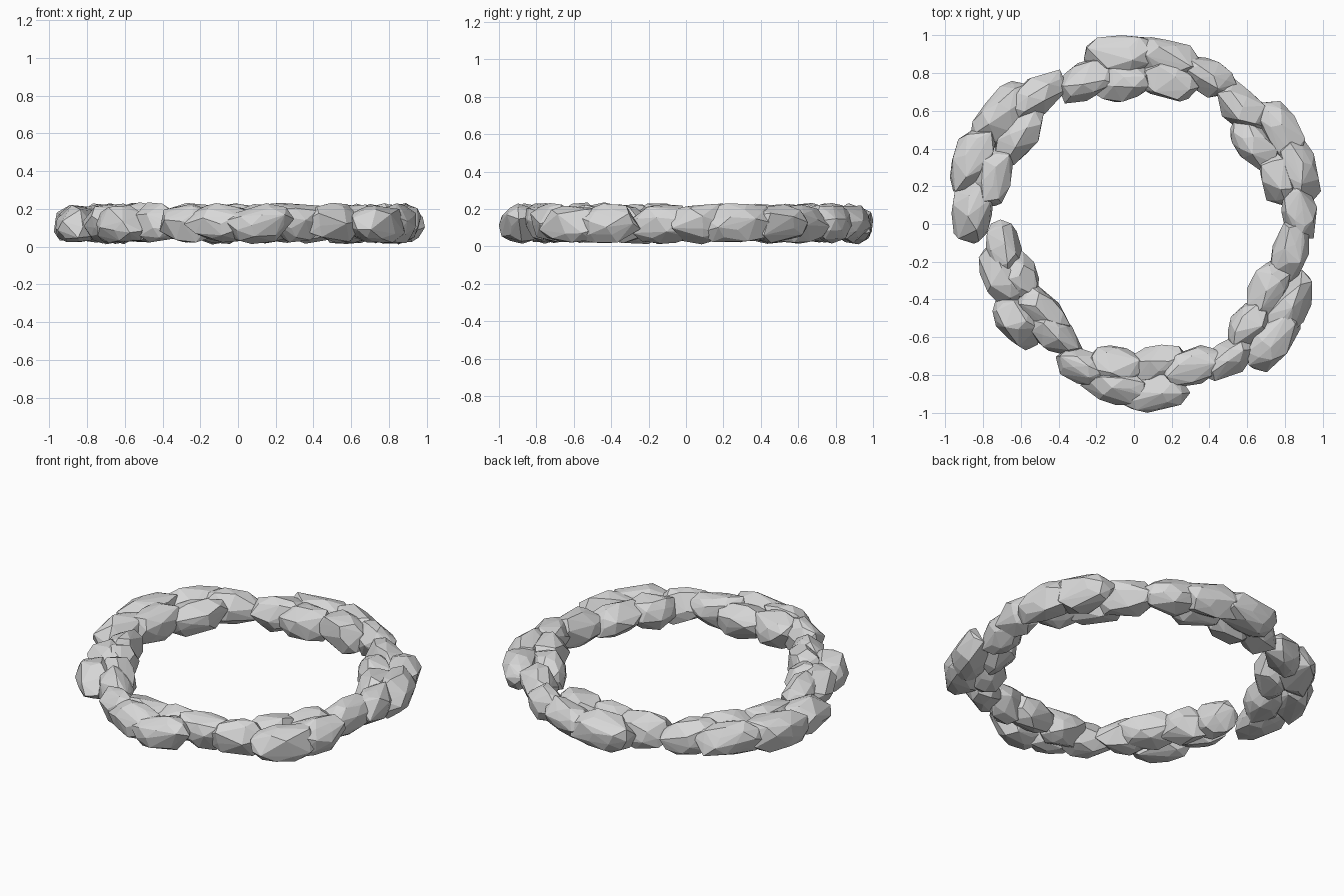
import bpy
import bmesh
import math
import random
from mathutils import Vector, Matrix, Euler

default_cube = bpy.data.objects.get("Cube")
if default_cube:
    bpy.data.objects.remove(default_cube, do_unlink=True)

random.seed(5)

# Single stone colour
stone = bpy.data.materials.new("stone grey")
stone.use_nodes = True
grey = (0.68, 0.68, 0.68, 1)
stone.diffuse_color = grey
stone.node_tree.nodes["Principled BSDF"].inputs["Base Color"].default_value = grey


def add_rock(bm, centre, size, heading):
    """Add one coarse, sharp-edged boulder fitted to the given size."""
    rock = bmesh.new()
    bmesh.ops.create_icosphere(rock, subdivisions=2, radius=1)
    spin = Euler([random.uniform(0, math.tau) for _ in range(3)]).to_matrix()
    # keep a random share of the points, so the facets become uneven
    points = [spin @ v.co * random.uniform(0.86, 1.12)
              for v in random.sample(list(rock.verts), 30)]
    rock.free()
    # blunt the ends and sides slightly
    points = [Vector(math.copysign(abs(c) ** 0.93, c) for c in p) for p in points]
    low = [min(p[i] for p in points) for i in range(3)]
    high = [max(p[i] for p in points) for i in range(3)]
    # lay it along its heading, tipped and rolled a little
    tilt = Euler((random.uniform(-0.2, 0.2), random.uniform(-0.08, 0.08), heading))
    place = Matrix.Translation(centre) @ tilt.to_matrix().to_4x4()
    verts = []
    for p in points:
        fitted = Vector(((p[i] - low[i]) / (high[i] - low[i]) - 0.5) * size[i]
                        for i in range(3))
        verts.append(bm.verts.new(place @ fitted))
    hull = bmesh.ops.convex_hull(bm, input=verts)
    loose = {v for v in hull["geom_interior"] + hull["geom_unused"]
             if isinstance(v, bmesh.types.BMVert) and not v.link_faces}
    bmesh.ops.delete(bm, geom=list(loose), context="VERTS")


# Length and width of the four inner stones, then the two outer ones
SIZES = [(0.35, 0.2), (0.34, 0.2), (0.33, 0.2), (0.33, 0.19),
         (0.38, 0.21), (0.38, 0.2)]

# Each wall section: name, scale, stone centres in the order of SIZES
SECTIONS = [
    ("back_wall", 1.03, [(-.23, .77), (-.07, .75), (.18, .77), (.39, .78),
                         (-.07, .89), (.18, .87)]),
    ("back_left_wall", 1.0, [(.57, .61), (.64, .42), (.77, .25), (.88, .08),
                             (.78, .49), (.88, .27)]),
    ("front_left_wall", 1.0, [(.83, -.14), (.71, -.34), (.62, -.53), (.51, -.71),
                              (.83, -.43), (.74, -.61)]),
    ("front_wall", 0.98, [(.31, -.76), (.13, -.74), (-.09, -.75), (-.26, -.76),
                          (.11, -.89), (-.1, -.86)]),
    ("front_right_wall", 0.93, [(-.42, -.59), (-.48, -.46), (-.6, -.27),
                                (-.69, -.13), (-.63, -.51), (-.71, -.28)]),
    ("back_right_wall", 1.06, [(-.86, .08), (-.74, .26), (-.61, .47), (-.51, .68),
                               (-.69, .58), (-.86, .35)]),
]

for name, scale, centres in SECTIONS:
    bm = bmesh.new()
    for (x, y), (length, width) in zip(centres, SIZES):
        # stones lie along the circle, with a little scatter
        heading = math.atan2(y, x) + math.pi / 2 + random.uniform(-0.06, 0.06)
        height = random.uniform(0.2, 0.215)
        z = random.uniform(0.118, 0.126)
        add_rock(bm, (x, y, z), (length * scale, width * scale, height), heading)
    bmesh.ops.recalc_face_normals(bm, faces=bm.faces)
    mesh = bpy.data.meshes.new(name)
    bm.to_mesh(mesh)
    bm.free()
    mesh.materials.append(stone)
    wall = bpy.data.objects.new(name, mesh)
    bpy.context.collection.objects.link(wall)
